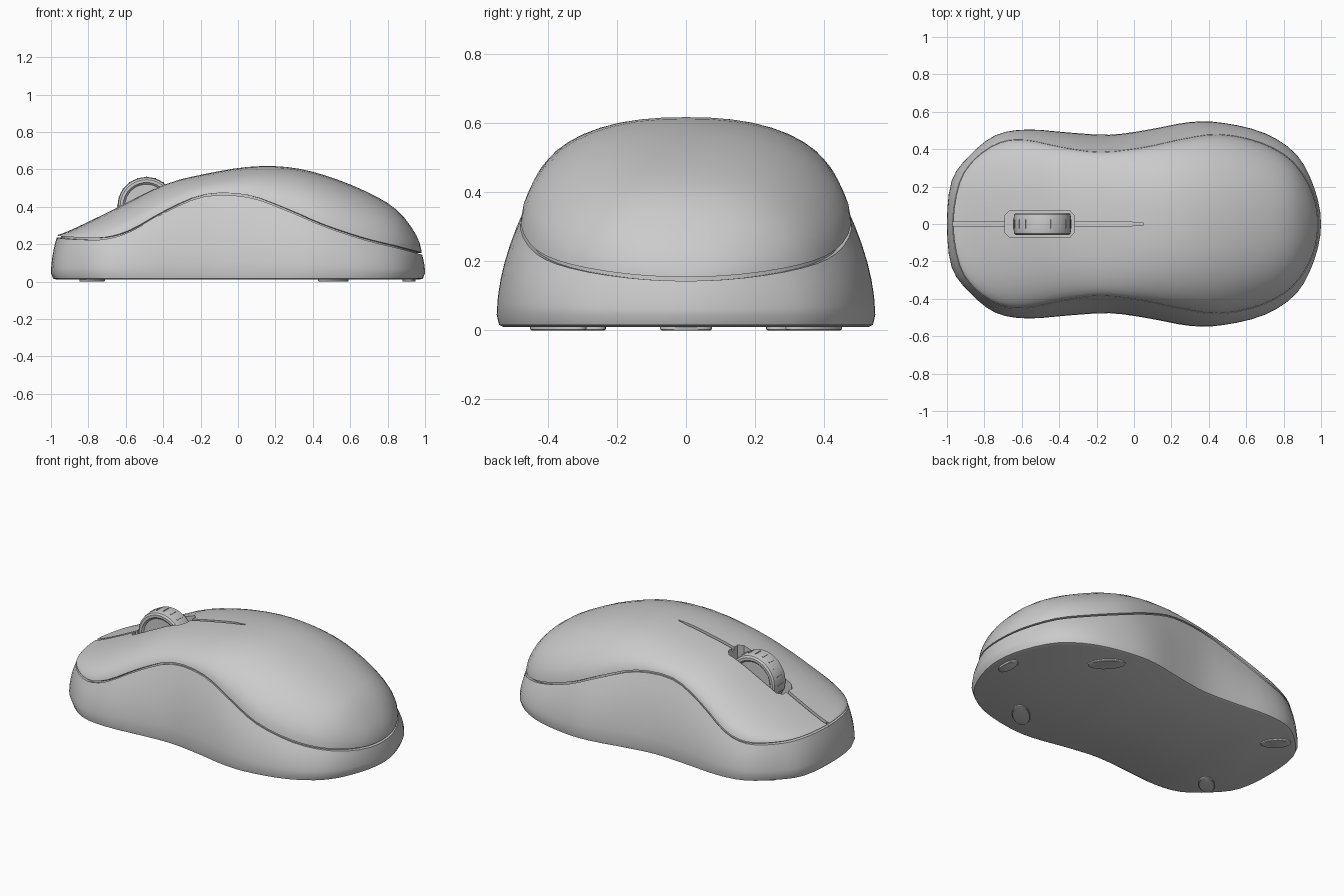
import bpy, bmesh, math
from mathutils import Matrix

cube = bpy.data.objects.get("Cube")
if cube:
    bpy.data.objects.remove(cube)

grey = bpy.data.materials.new("light_grey")
grey.use_nodes = True
grey.diffuse_color = (.6, .6, .6, 1)
bsdf = next(n for n in grey.node_tree.nodes if n.type == 'BSDF_PRINCIPLED')
bsdf.inputs["Base Color"].default_value = grey.diffuse_color


def finish(name, bm):
    bmesh.ops.recalc_face_normals(bm, faces=bm.faces[:])
    mesh = bpy.data.meshes.new(name)
    bm.to_mesh(mesh)
    bm.free()
    mesh.materials.append(grey)
    ob = bpy.data.objects.new(name, mesh)
    bpy.context.collection.objects.link(ob)
    return ob


def loft(bm, rings, cap_end=True):
    """Skin a list of equal-length rings; return the vertex rings."""
    vr = [[bm.verts.new(p) for p in ring] for ring in rings]
    for a, b in zip(vr, vr[1:]):
        for k in range(len(a)):
            n = (k + 1) % len(a)
            bm.faces.new((a[k], a[n], b[n], b[k]))
    bm.faces.new(vr[0])
    if cap_end:
        bm.faces.new(vr[-1])
    return vr


def smooth(ob, degrees=35):
    bpy.ops.object.select_all(action='DESELECT')
    ob.select_set(True)
    bpy.context.view_layer.objects.active = ob
    bpy.ops.object.shade_smooth_by_angle(angle=math.radians(degrees))


# Stations: base x, base half width, seam x, seam half width, seam z, crown z
rows = [
    (-1, 0, -.97, 0, .235, .25),
    (-.975, .23, -.935, .22, .23, .26),
    (-.88, .365, -.85, .35, .225, .297),
    (-.74, .475, -.72, .435, .225, .36),
    (-.57, .505, -.58, .45, .265, .43),
    (-.36, .49, -.38, .41, .375, .525),
    (-.13, .477, -.18, .385, .455, .575),
    (.08, .505, .05, .41, .452, .613),
    (.3, .545, .26, .455, .38, .613),
    (.48, .54, .46, .48, .295, .57),
    (.7, .485, .68, .435, .222, .485),
    (.87, .37, .85, .335, .18, .385),
    (.965, .19, .955, .17, .152, .25),
    (1, 0, .985, 0, .143, .16),
]


def mirrored(r):
    return (r[0], -r[1], r[2], -r[3], r[4], r[5])


def spline(points, steps=3):
    p = [mirrored(points[1])] + points + [mirrored(points[-2])]
    out = []
    for a, b, c, d in zip(p, p[1:], p[2:], p[3:]):
        for s in range(steps):
            t = s / steps
            out.append(tuple(
                .5 * (2*v + (w - u)*t + (2*u - 5*v + 4*w - x)*t*t
                      + (3*v - u - 3*w + x)*t**3)
                for u, v, w, x in zip(a, b, c, d)))
    return out + [points[-1]]


stations = spline(rows)
last = len(stations) - 1
around = stations + [mirrored(r) for r in stations[-2:0:-1]]


def wall(f):
    """Side wall ring, from the base outline to the seam."""
    g = f ** 1.8
    return [(r[0] + (r[2] - r[0])*g, r[1] + (r[3] - r[1])*g,
             .045 + (r[4] - .045)*f) for r in around]


def base(scale, z):
    return [(r[0]*scale, r[1]*scale, z) for r in around]


def seam(scale, lift):
    return [(r[2]*scale, r[3]*scale, r[4] + lift) for r in around]


# Body: base, side wall, seam groove and domed top
bm = bmesh.new()
rings = [base(.965, .01), base(.988, .016)]
rings += [wall(i / 6) for i in range(7)]
rings += [seam(.975, 0), seam(.975, .011), seam(.997, .011)]
edge = loft(bm, rings, cap_end=False)[-1]
across = 20
grid = []
for i, r in enumerate(stations):
    if i in (0, last):
        grid.append([edge[i]] * (across + 1))
        continue
    lo, hi = edge[i], edge[-i]
    z0 = lo.co.z
    rise = max(r[5] - z0, .004)
    line = [lo]
    for j in range(1, across):
        u = math.cos(math.pi * j / across)
        z = z0 + rise * (1 - abs(u)**2.4)**.59
        line.append(bm.verts.new((lo.co.x, lo.co.y * u, z)))
    grid.append(line + [hi])
for a, b in zip(grid, grid[1:]):
    for j in range(across):
        corners = list(dict.fromkeys((a[j], a[j+1], b[j+1], b[j])))
        bm.faces.new(corners)
body = finish("body_shell", bm)

# Cutter for the slit between the buttons, following the crown
bm = bmesh.new()
slit = []
for r in stations:
    if r[2] < .06:
        w = .011 if r[2] < 0 else .004
        lo, hi = r[5] - .02, r[5] + .05
        slit.append([(r[2], -w, lo), (r[2], w, lo), (r[2], w, hi), (r[2], -w, hi)])
loft(bm, slit)
slit_cutter = finish("slit_cutter", bm)

# Cutter for the wheel well, with chamfered corners
bm = bmesh.new()
corner = [(.185, .045), (.16, .073), (-.16, .073), (-.185, .045)]
corner += [(-x, -y) for x, y in corner]
loft(bm, [[(x - .505, y, z) for x, y in corner] for z in (.22, .8)])
well_cutter = finish("well_cutter", bm)

for cutter in (slit_cutter, well_cutter):
    cutter.hide_render = True
    mod = body.modifiers.new("cut", 'BOOLEAN')
    mod.operation, mod.solver, mod.object = 'DIFFERENCE', 'EXACT', cutter
    bpy.context.view_layer.objects.active = body
    bpy.ops.object.modifier_apply(modifier=mod.name)
    bpy.data.objects.remove(cutter)
smooth(body)


# Scroll wheel: turned profile with recessed hubs
def circle(radius, y, count=40):
    turn = [2 * math.pi * k / count for k in range(count)]
    return [(radius*math.cos(a) - .49, y, radius*math.sin(a) + .405) for a in turn]


half = [(.115, .05), (.125, .06), (.14, .06), (.15, .052), (.154, .03)]
bm = bmesh.new()
profile = [(r, -y) for r, y in half] + half[::-1]
loft(bm, [circle(r, y) for r, y in profile])
smooth(finish("scroll_wheel", bm))

# Grip ridges on the wheel
bm = bmesh.new()
for k in range(20):
    spin = Matrix.Rotation(math.tau * k / 20, 4, 'Y')
    place = Matrix.Translation((-.49, 0, .405)) @ spin @ Matrix.Translation((0, 0, .153))
    bmesh.ops.create_cube(bm, size=1, matrix=place @ Matrix.Diagonal((.006, .05, .008, 1)))
finish("wheel_ridges", bm)

# Glide feet: flat angled ovals under the base
feet = [("rear_foot", .915, 0, .075, .035, 90)]
for side, sign in (("left", 1), ("right", -1)):
    feet.append((side + "_rear_pad", .51, .37*sign, .105, .05, -45*sign))
    feet.append((side + "_front_pad", -.78, .3*sign, .085, .045, -45*sign))
for name, x, y, a, b, angle in feet:
    bm = bmesh.new()
    oval = [(a*math.cos(t), b*math.sin(t)) for t in
            (math.tau * k / 24 for k in range(24))]
    loft(bm, [[(u*s, v*s, z) for u, v in oval]
              for s, z in ((.94, 0), (1, .003), (1, .012))])
    bm.transform(Matrix.Translation((x, y, 0)) @ Matrix.Rotation(math.radians(angle), 4, 'Z'))
    smooth(finish(name, bm))
